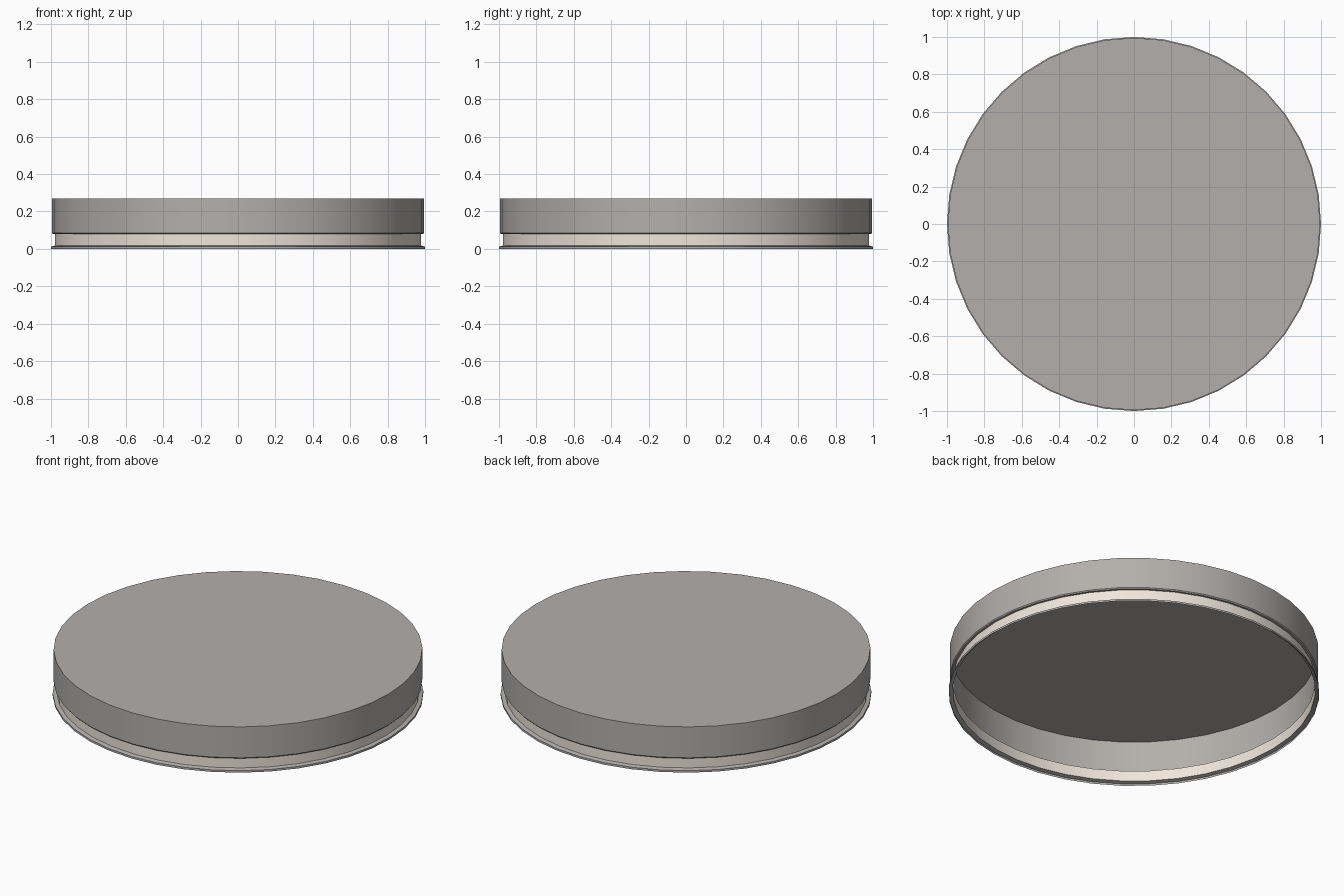
import bpy, bmesh
from math import cos, sin, pi, radians

if "Cube" in bpy.data.objects:
    bpy.data.objects.remove(bpy.data.objects["Cube"])

SIDES = 40


def material(name, rgb):
    mat = bpy.data.materials.new(name)
    mat.diffuse_color = (*rgb, 1)
    mat.use_nodes = True
    mat.node_tree.nodes["Principled BSDF"].inputs["Base Color"].default_value = mat.diffuse_color
    return mat


def lathe(name, profile, mat, close_top=False):
    """Spin (radius, z) points, listed bottom to top, into a thin open shell."""
    bm = bmesh.new()
    rings = [[bm.verts.new((r * cos(2 * pi * i / SIDES), r * sin(2 * pi * i / SIDES), z))
              for i in range(SIDES)] for r, z in profile]
    for low, high in zip(rings, rings[1:]):
        for i in range(SIDES):
            j = (i + 1) % SIDES
            bm.faces.new((low[i], low[j], high[j], high[i]))
    if close_top:
        bm.faces.new(rings[-1])
    mesh = bpy.data.meshes.new(name)
    bm.to_mesh(mesh)
    bm.free()
    mesh.materials.append(mat)
    obj = bpy.data.objects.new(name, mesh)
    bpy.context.collection.objects.link(obj)
    bpy.ops.object.select_all(action='DESELECT')
    obj.select_set(True)
    bpy.context.view_layer.objects.active = obj
    bpy.ops.object.shade_smooth_by_angle(angle=radians(30))
    return obj


grey = material("warm_grey", (0.45, 0.43, 0.41))
cream = material("cream", (0.87, 0.79, 0.71))

# Cap: step underside, side wall and flat top, open below
lathe("cap", [(0.978, 0.08), (0.99, 0.08), (0.995, 0.086), (0.995, 0.27)], grey, close_top=True)

# Recessed pale band under the cap
lathe("neck_band", [(0.978, 0.018), (0.978, 0.08)], cream)

# Flared lip at the bottom
lathe("bottom_rim", [(1.0, 0.0), (1.0, 0.012), (0.978, 0.018)], grey)
